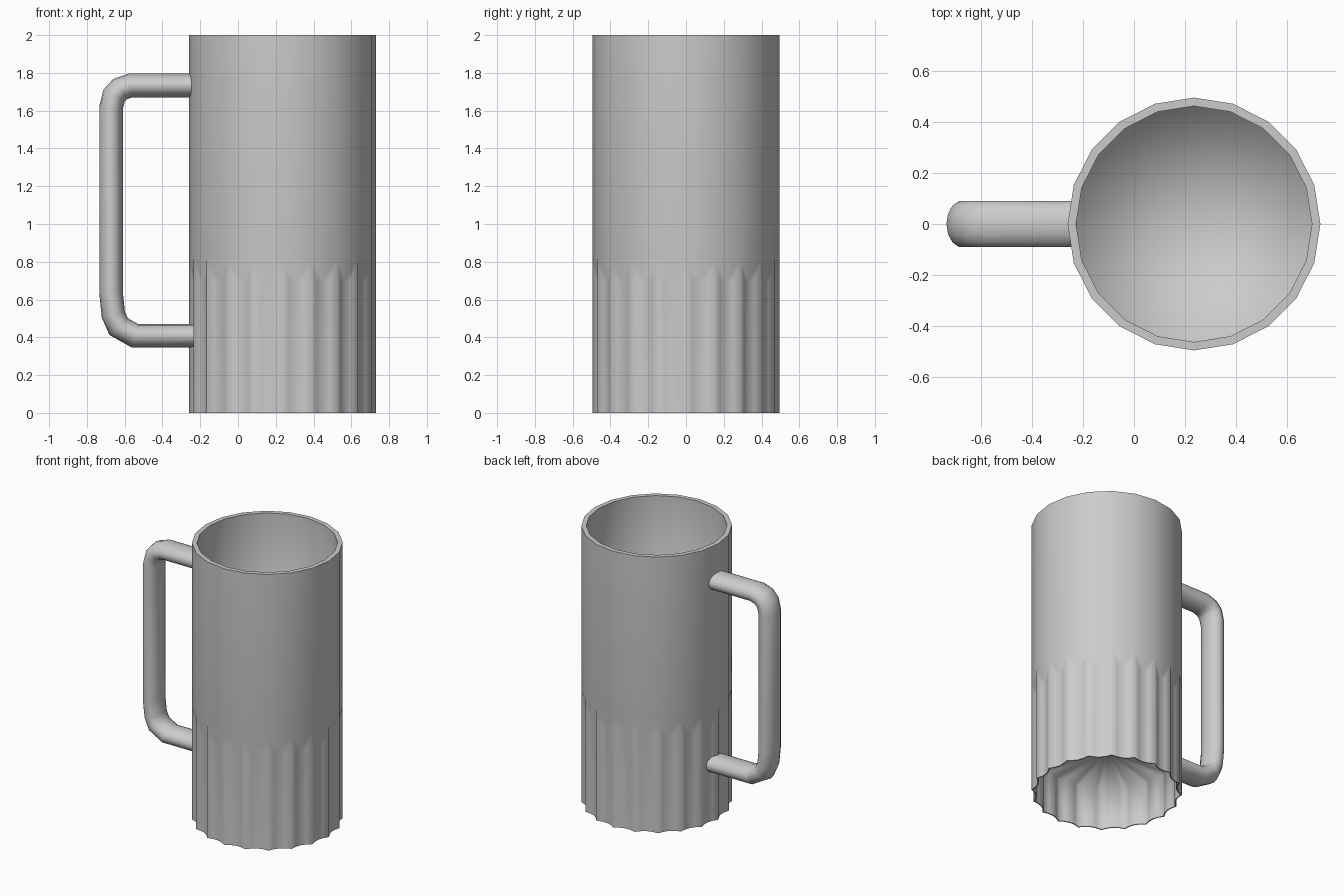
import bpy, bmesh
from math import sin, cos, pi
from mathutils import Vector

if "Cube" in bpy.data.objects:
    bpy.data.objects.remove(bpy.data.objects["Cube"])

SIDES, SUB = 20, 4
CX, R_OUT, R_IN = 0.235, 0.495, 0.462


def finish(bm, name, sharp=()):
    bmesh.ops.recalc_face_normals(bm, faces=bm.faces)
    for f in bm.faces:
        f.smooth = True
    for ring in sharp:
        for a, b in zip(ring, ring[1:] + ring[:1]):
            e = bm.edges.get((a, b))
            if e:
                e.smooth = False
    me = bpy.data.meshes.new(name)
    bm.to_mesh(me)
    bm.free()
    ob = bpy.data.objects.new(name, me)
    bpy.context.collection.objects.link(ob)
    return ob


def bridge(bm, a, b):
    n = len(a)
    for i in range(n):
        j = (i + 1) % n
        bm.faces.new((a[i], a[j], b[j], b[i]))


def cap_fan(bm, ring, centre):
    c = bm.verts.new(centre)
    for a, b in zip(ring, ring[1:] + ring[:1]):
        bm.faces.new((a, b, c))


def corner(i, r):
    a = 2 * pi * i / SIDES
    return Vector((r * cos(a), r * sin(a), 0))


def plain_ring(bm, r, z):
    return [bm.verts.new(corner(i, r) + Vector((CX, 0, z))) for i in range(SIDES)]


def fluted_ring(bm, r, z, depth):
    ring = []
    for i in range(SIDES):
        p, q = corner(i, r), corner(i + 1, r)
        inward = -(p + q).normalized()
        for k in range(SUB):
            t = k / SUB
            ring.append(bm.verts.new(p.lerp(q, t) + inward * depth * sin(pi * t)
                                     + Vector((CX, 0, z))))
    return ring


# Mug body: inner cup, rim, plain upper wall, fluted skirt and recessed base
bm = bmesh.new()
cup_floor = plain_ring(bm, R_IN, 0.325)
rim_in = plain_ring(bm, R_IN, 2.0)
rim_out = plain_ring(bm, R_OUT, 2.0)
flute_top = plain_ring(bm, R_OUT, 0.815)
flute_mid = fluted_ring(bm, R_OUT, 0.70, 0.022)
foot_out = fluted_ring(bm, R_OUT, 0.0, 0.022)
foot_in = fluted_ring(bm, R_OUT - 0.008, 0.0, 0.022)
base = fluted_ring(bm, R_OUT - 0.008, 0.31, 0.022)
cap_fan(bm, cup_floor, (CX, 0, 0.325))
for a, b in ((cup_floor, rim_in), (rim_in, rim_out), (rim_out, flute_top),
             (flute_mid, foot_out), (foot_out, foot_in), (foot_in, base)):
    bridge(bm, a, b)
cap_fan(bm, base, (CX, 0, 0.31))

# Tapered tops of the flutes
for i in range(SIDES):
    A, B = flute_top[i], flute_top[(i + 1) % SIDES]
    p = [flute_mid[(i * SUB + k) % len(flute_mid)] for k in range(SUB + 1)]
    for tri in ((p[0], p[1], A), (p[1], p[2], A), (p[2], p[3], B),
                (p[3], p[4], B), (p[2], B, A)):
        bm.faces.new(tri)
finish(bm, "mug_body", (rim_in, rim_out, foot_out, foot_in))

# Handle: oval section swept along a path with mitred bends
path = [Vector((x, 0, z)) for x, z in (
    (-0.23, 1.733), (-0.57, 1.733), (-0.625, 1.714), (-0.656, 1.68), (-0.672, 1.615),
    (-0.672, 0.635), (-0.66, 0.52), (-0.632, 0.457), (-0.545, 0.408), (-0.225, 0.408))]
HALF_T, HALF_W, SEG = 0.0625, 0.0925, 14
bm = bmesh.new()
rings = []
for i, p in enumerate(path):
    d_in = (p - path[i - 1]).normalized() if i else (path[1] - p).normalized()
    d_out = (path[i + 1] - p).normalized() if i < len(path) - 1 else d_in
    t = (d_in + d_out).normalized()
    side = Vector((-t.z, 0, t.x)) / t.dot(d_in)
    rings.append([bm.verts.new(p + side * HALF_T * cos(2 * pi * k / SEG)
                               + Vector((0, HALF_W * sin(2 * pi * k / SEG), 0)))
                  for k in range(SEG)])
for a, b in zip(rings, rings[1:]):
    bridge(bm, a, b)
bm.faces.new(rings[0])
bm.faces.new(rings[-1])
finish(bm, "handle", (rings[0], rings[-1]))
